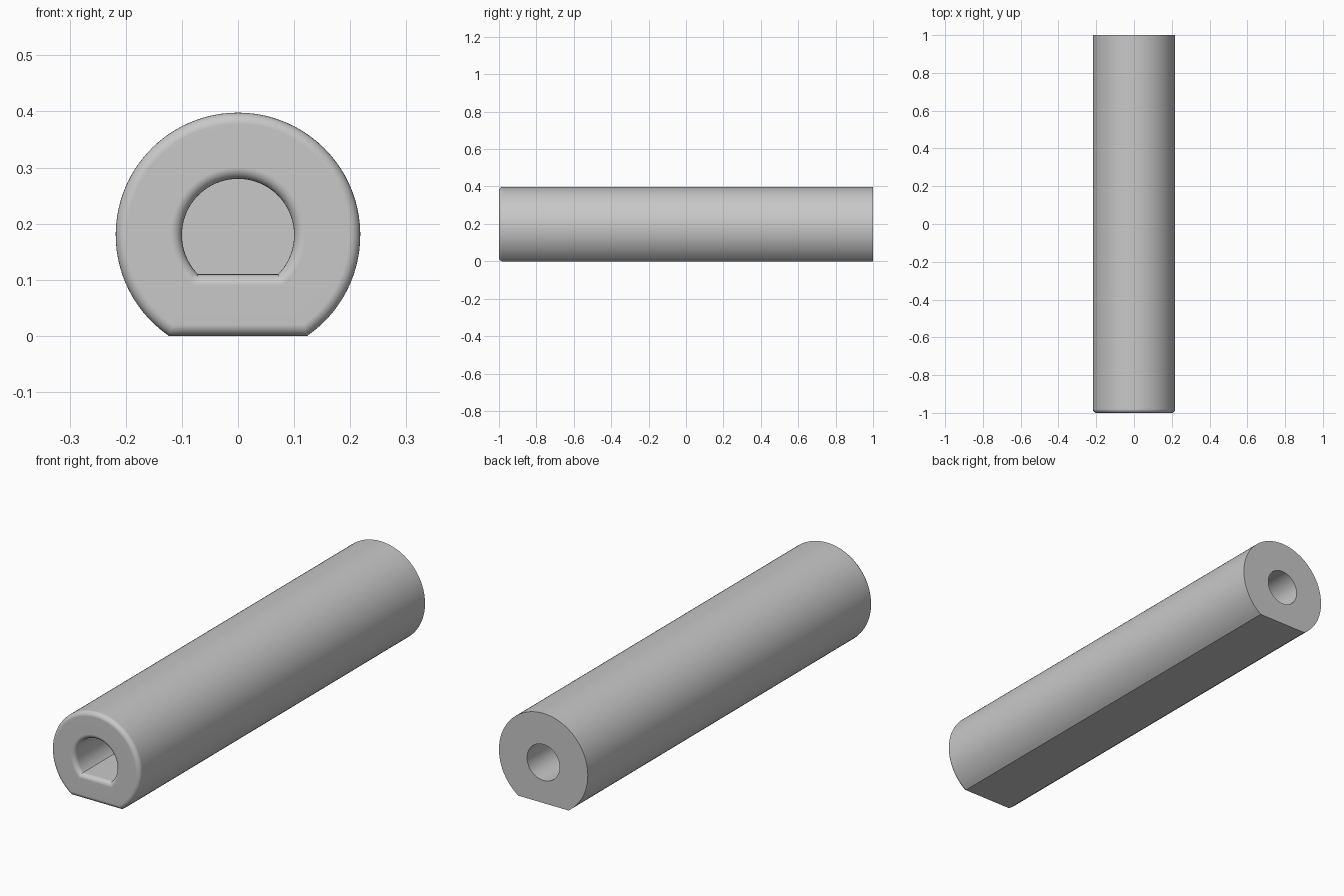
import bpy, bmesh, math

if "Cube" in bpy.data.objects:
    bpy.data.objects.remove(bpy.data.objects["Cube"])

CZ = 0.18            # height of the shared axis
ARC, FLAT = 72, 12   # segments on the round and on the flat
FILLET = 0.02


def section(y, r, d=None):
    """Loop of points: circle of radius r, cut by a flat d below the axis."""
    a = math.asin(d / r) if d else math.radians(50)
    pts = [(r * math.cos(t), y, CZ + r * math.sin(t))
           for t in (-a + (math.pi + 2 * a) * i / ARC for i in range(ARC + 1))]
    for i in range(1, FLAT):
        f = i / FLAT
        if d:
            pts.append((-r * math.cos(a) * (1 - 2 * f), y, CZ - d))
        else:
            t = math.pi + a + (math.pi - 2 * a) * f
            pts.append((r * math.cos(t), y, CZ + r * math.sin(t)))
    return pts


# Round blind hole in the back, then the outer wall with its flat underside
loops = [section(0.4, 0.08), section(1, 0.08), section(1, 0.218, 0.18)]
steps = [math.pi / 2 * i / 6 for i in range(7)]
# Rounded front rim
for t in steps:
    o = FILLET * (1 - math.cos(t))
    loops.append(section(-1 + FILLET * (1 - math.sin(t)), 0.218 - o, 0.18 - o))
# Rounded mouth and wall of the D-shaped blind socket
for t in reversed(steps):
    o = FILLET * (1 - math.cos(t))
    loops.append(section(-1 + FILLET * (1 - math.sin(t)), 0.10 + o, 0.07 + o))
loops.append(section(-0.4, 0.10, 0.07))

# Loft all sections into one closed shell
bm = bmesh.new()
rings = [[bm.verts.new(p) for p in loop] for loop in loops]
n = len(rings[0])
for a, b in zip(rings, rings[1:]):
    for i in range(n):
        j = (i + 1) % n
        bm.faces.new((a[i], a[j], b[j], b[i]))
bm.faces.new(rings[0])
bm.faces.new(rings[-1])
bmesh.ops.recalc_face_normals(bm, faces=bm.faces)
mesh = bpy.data.meshes.new("shaft_sleeve")
bm.to_mesh(mesh)
bm.free()

sleeve = bpy.data.objects.new("shaft_sleeve", mesh)
bpy.context.collection.objects.link(sleeve)
grey = bpy.data.materials.new("plain grey")
grey.diffuse_color = (0.58, 0.58, 0.58, 1)
grey.use_nodes = True
grey.node_tree.nodes["Principled BSDF"].inputs["Base Color"].default_value = grey.diffuse_color
mesh.materials.append(grey)

# Smooth rounds, crisp edges
bpy.context.view_layer.objects.active = sleeve
sleeve.select_set(True)
bpy.ops.object.shade_smooth_by_angle(angle=math.radians(30))
weighted = sleeve.modifiers.new("even_normals", 'WEIGHTED_NORMAL')
weighted.keep_sharp = True
